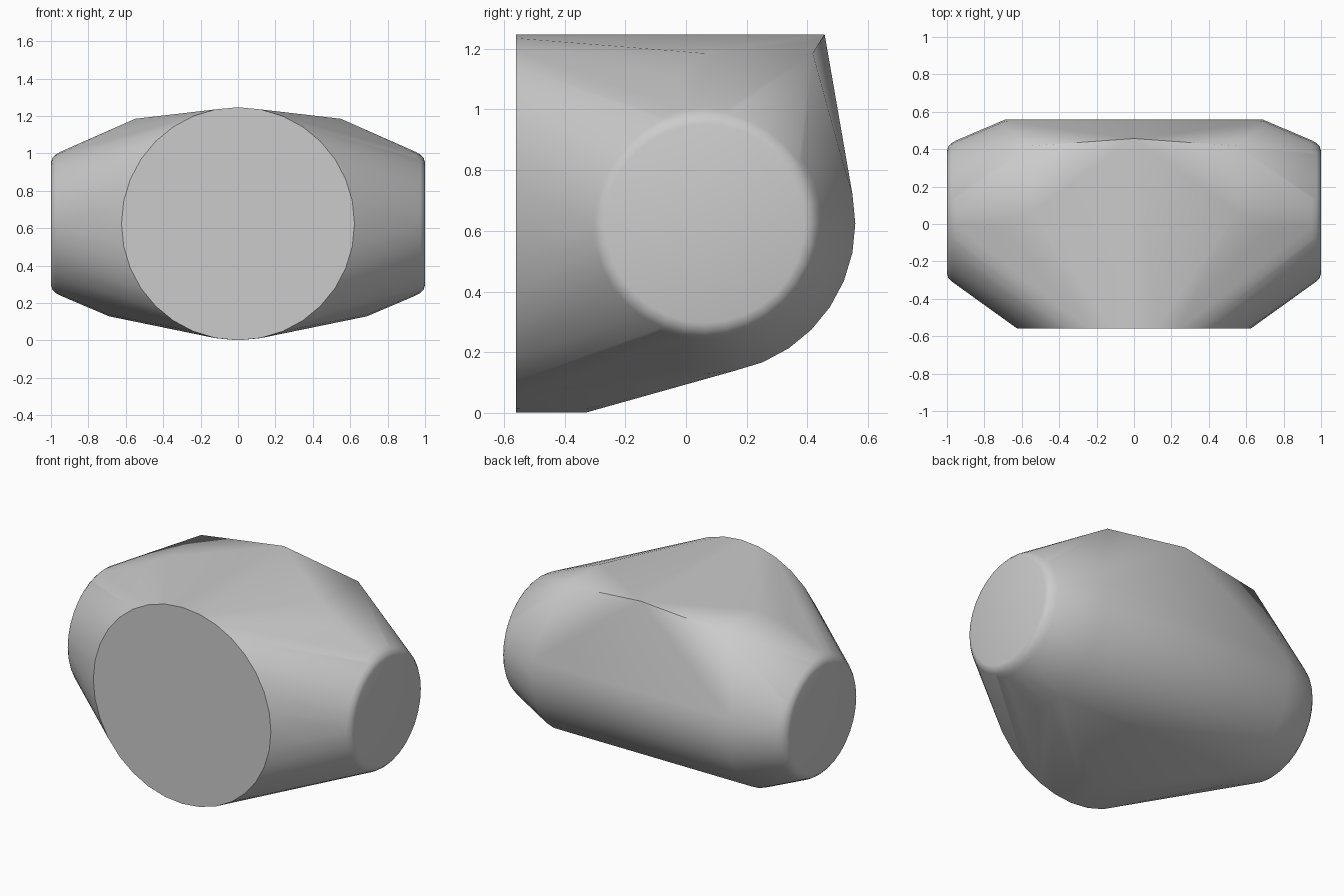
import bpy, bmesh
from math import sin, cos, tau, radians

cube = bpy.data.objects.get("Cube")
if cube:
    bpy.data.objects.remove(cube)

SIDES = 32
MID_Z = 0.624
HUB_Y = 0.063

grey = bpy.data.materials.new("plain grey")
grey.use_nodes = True
colour = (0.6, 0.6, 0.6, 1)
grey.diffuse_color = colour
grey.node_tree.nodes["Principled BSDF"].inputs["Base Color"].default_value = colour


def circle(radius):
    return [(radius * sin(tau * i / SIDES), radius * cos(tau * i / SIDES))
            for i in range(SIDES)]


points = []

# Large round front face
points += [(a, -0.56, MID_Z + b) for a, b in circle(0.623)]

# Conical ends with rounded rims, as (x, radius)
end_profile = [(0.69, 0.495), (0.95, 0.384), (0.975, 0.370),
               (0.993, 0.351), (1.0, 0.328)]
for side in (-1, 1):
    for x, radius in end_profile:
        points += [(side * x, HUB_Y + a, MID_Z + b) for a, b in circle(radius)]
    # Roof corners and belly strip
    points += [(side * 0.55, HUB_Y, 1.185), (side * 0.55, 0.418, 1.185),
               (side * 0.12, -0.33, 0.012)]

# Roof ridge peak and belly keel
points += [(0, 0.457, 1.247), (0, -0.33, 0.001)]

# Wrap a tight skin around the sections
bm = bmesh.new()
for p in points:
    bm.verts.new(p)
hull = bmesh.ops.convex_hull(bm, input=bm.verts[:])
unused = {g for g in hull["geom_interior"] + hull["geom_unused"]
          if isinstance(g, bmesh.types.BMVert) and g.is_valid}
bmesh.ops.delete(bm, geom=list(unused), context="VERTS")
bmesh.ops.dissolve_limit(bm, angle_limit=radians(0.5),
                         verts=bm.verts[:], edges=bm.edges[:])
bmesh.ops.recalc_face_normals(bm, faces=bm.faces[:])

mesh = bpy.data.meshes.new("body_shell")
bm.to_mesh(mesh)
bm.free()
mesh.materials.append(grey)
body = bpy.data.objects.new("body_shell", mesh)
bpy.context.collection.objects.link(body)

# Smooth skin with crisp rims
bpy.ops.object.select_all(action="DESELECT")
body.select_set(True)
bpy.context.view_layer.objects.active = body
bpy.ops.object.shade_smooth_by_angle(angle=radians(30))
